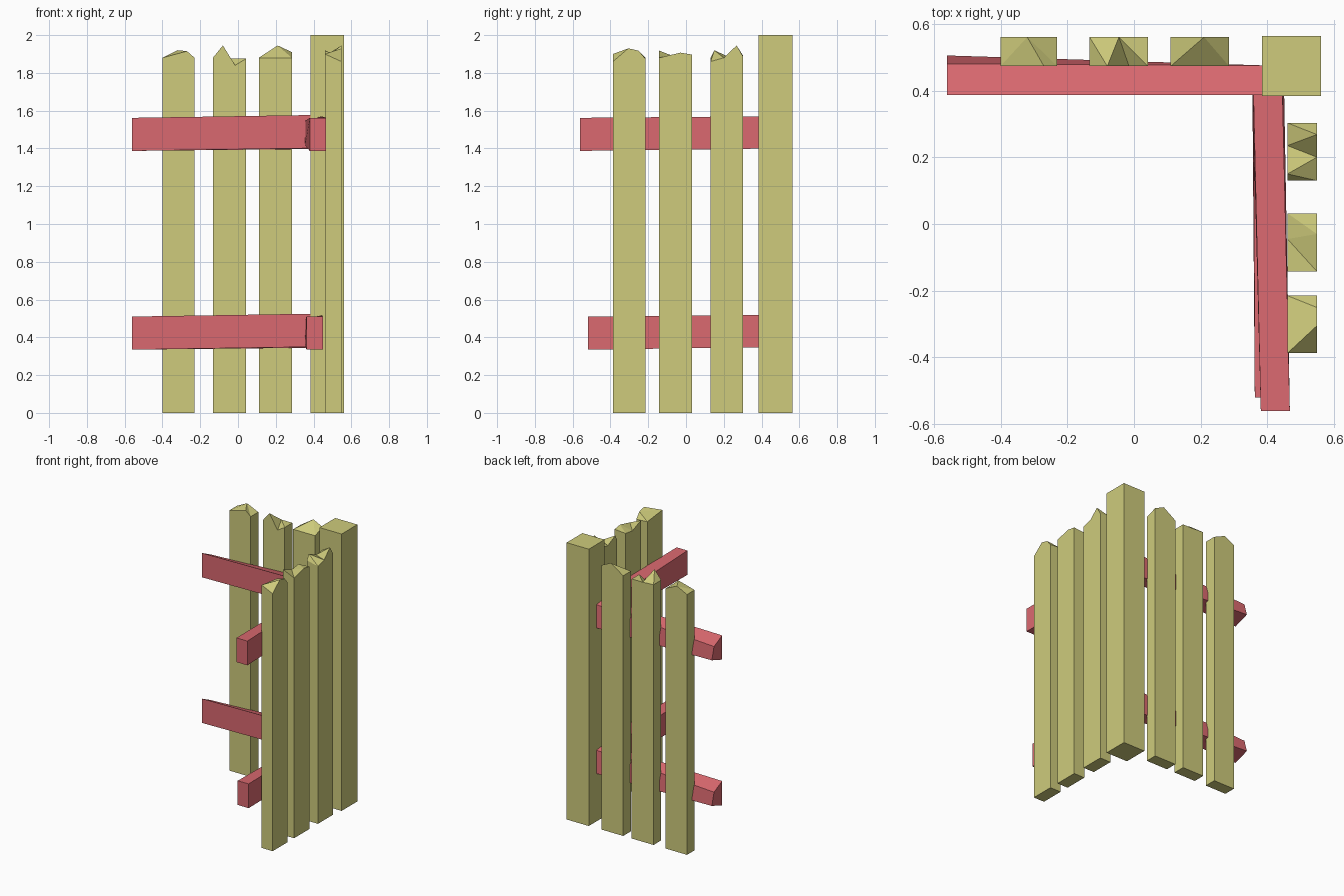
import bpy, bmesh

if "Cube" in bpy.data.objects:
    bpy.data.objects.remove(bpy.data.objects["Cube"])


def material(name, color):
    m = bpy.data.materials.new(name)
    m.diffuse_color = (*color, 1)
    m.use_nodes = True
    m.node_tree.nodes["Principled BSDF"].inputs["Base Color"].default_value = m.diffuse_color
    return m


WOOD = material("pale_wood", (0.62, 0.60, 0.20))
RAIL = material("red_wood", (0.70, 0.14, 0.16))


def make(name, verts, faces, mat):
    me = bpy.data.meshes.new(name)
    me.from_pydata(verts, [], faces)
    bm = bmesh.new()
    bm.from_mesh(me)
    bmesh.ops.recalc_face_normals(bm, faces=bm.faces)
    bm.to_mesh(me)
    bm.free()
    me.materials.append(mat)
    ob = bpy.data.objects.new(name, me)
    bpy.context.collection.objects.link(ob)


def bridge(a, b, along):
    """Triangle strip between two profile chains, ordered by position along the picket."""
    i = j = 0
    tris = []
    while i < len(a) - 1 or j < len(b) - 1:
        step_a = j == len(b) - 1 or (i < len(a) - 1 and along(a[i + 1]) <= along(b[j + 1]))
        if step_a:
            tris.append((a[i], a[i + 1], b[j]))
            i += 1
        else:
            tris.append((a[i], b[j + 1], b[j]))
            j += 1
    return tris


def picket(name, near, far, d0, d1, place):
    """Plank with differently chipped profiles on its near and far faces."""
    pts = [(u, d0, z) for u, z in near] + [(u, d1, z) for u, z in far]
    n, total = len(near), len(near) + len(far)
    pts += [(near[0][0], d0, 0), (near[-1][0], d0, 0), (far[-1][0], d1, 0), (far[0][0], d1, 0)]
    a, b = list(range(n)), list(range(n, total))
    p, q, r, s = range(total, total + 4)
    faces = bridge(a, b, lambda k: pts[k][0])
    faces += [[p, q] + a[::-1], [s, r] + b[::-1], [p, q, r, s],
              [p, s, b[0], a[0]], [q, r, b[-1], a[-1]]]
    make(name, [place(*v) for v in pts], faces, WOOD)


def loft(name, start, end, mat):
    make(name, start + end, [(0, 1, 2, 3), (4, 5, 6, 7)] +
         [(i, (i + 1) % 4, (i + 1) % 4 + 4, i + 4) for i in range(4)], mat)


# Corner post
x0, x1, y0, y1 = 0.383, 0.56, 0.383, 0.563
loft("corner_post", [(x0, y0, 0), (x1, y0, 0), (x1, y1, 0), (x0, y1, 0)],
     [(x0, y0, 2), (x1, y0, 2), (x1, y1, 2), (x0, y1, 2)], WOOD)

# Back pickets: front profile, then rear profile
back = [
    ([(-.40, 1.88), (-.27, 1.915), (-.23, 1.88)], [(-.40, 1.88), (-.32, 1.92), (-.23, 1.88)]),
    ([(-.133, 1.88), (-.08, 1.945), (-.015, 1.84), (.042, 1.875)],
     [(-.133, 1.88), (-.045, 1.875), (.042, 1.875)]),
    ([(.11, 1.88), (.285, 1.88)], [(.11, 1.88), (.21, 1.945), (.285, 1.91)]),
]
for i, (near, far) in enumerate(back):
    picket(f"back_picket_{i + 1}", near, far, 0.473, 0.56, lambda u, d, z: (u, d, z))

# Side pickets: inner profile, then outer profile
side = [
    ([(-.387, 1.90), (-.215, 1.88)], [(-.387, 1.86), (-.305, 1.93), (-.25, 1.917), (-.215, 1.875)]),
    ([(-.142, 1.918), (-.045, 1.88), (.032, 1.89)], [(-.142, 1.88), (-.03, 1.907), (.032, 1.897)]),
    ([(.13, 1.88), (.15, 1.92), (.235, 1.88), (.303, 1.89)],
     [(.13, 1.86), (.20, 1.88), (.268, 1.945), (.303, 1.885)]),
]
for i, (near, far) in enumerate(side):
    picket(f"side_picket_{i + 1}", near, far, 0.46, 0.548, lambda u, d, z: (d, u, z))

# Rails: rough-cut beams running into the post
for name, z, tip, dx in (("lower", 0.335, -0.52, -0.018), ("upper", 1.387, -0.56, 0)):
    loft(f"{name}_back_rail",
         [(-.56, .387, z), (-.56, .505, z + .04), (-.56, .48, z + .13), (-.56, .387, z + .175)],
         [(.40, .387, z + .015), (.40, .475, z + .01), (.40, .475, z + .18), (.40, .387, z + .19)],
         RAIL)
    loft(f"{name}_side_rail",
         [(.38 + dx, tip, z), (.467 + dx, tip, z), (.467 + dx, tip, z + .175), (.38 + dx, tip, z + .175)],
         [(.355, .39, z + .03), (.45, .39, z + .012), (.445, .39, z + .183), (.358, .39, z + .16)],
         RAIL)
